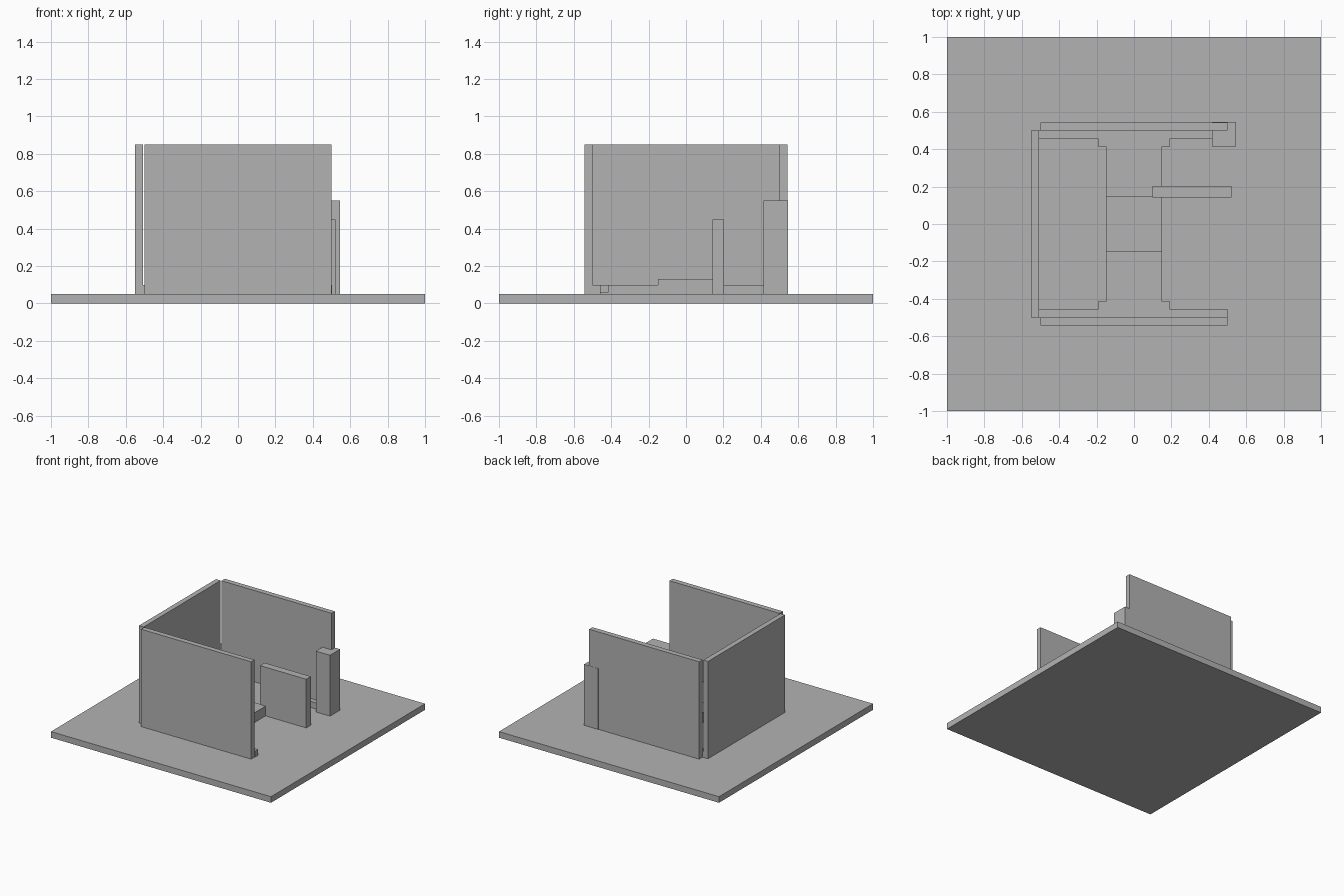
import bpy

cube = bpy.data.objects.get("Cube")
if cube:
    bpy.data.objects.remove(cube, do_unlink=True)

grey = bpy.data.materials.new("plain grey")
grey.use_nodes = True
colour = (0.45, 0.45, 0.45, 1)
grey.diffuse_color = colour
grey.node_tree.nodes["Principled BSDF"].inputs["Base Color"].default_value = colour


def box(name, x, y, z):
    """Box spanning the given (low, high) ranges."""
    spans = (x, y, z)
    bpy.ops.mesh.primitive_cube_add(size=1, location=[(a + b) / 2 for a, b in spans])
    ob = bpy.context.object
    ob.name = name
    ob.scale = [b - a for a, b in spans]
    bpy.ops.object.transform_apply(location=False, rotation=False, scale=True)
    ob.data.materials.append(grey)
    return ob


FLOOR = 0.05
WALL_TOP = 0.85
BEAM_TOP = 0.10

# Ground slab and side wall
box("ground_slab", (-1, 1), (-1, 1), (0, FLOOR))
box("side_wall", (-0.55, -0.508), (-0.5, 0.5), (FLOOR, WALL_TOP))

# Front and back: wall, low ledge along its foot, and stepped beam end
for side, s in (("front", -1), ("back", 1)):
    def across(a, b):
        return tuple(sorted((s * a, s * b)))
    box(side + "_wall", (-0.5, 0.5), across(0.5, 0.543), (FLOOR, WALL_TOP))
    box(side + "_ledge", (-0.508, 0.503), across(0.458, 0.5), (FLOOR, BEAM_TOP))
    box(side + "_beam_end", (-0.193, 0.193), across(0.415, 0.458), (0.06, BEAM_TOP))
    box(side + "_beam", (-0.15, 0.15), across(0.15, 0.458), (FLOOR, BEAM_TOP))

# Raised block in the middle of the floor beam
box("centre_block", (-0.15, 0.15), (-0.15, 0.15), (FLOOR, 0.13))

# Free-standing panel and corner post
box("partition", (0.1, 0.52), (0.143, 0.203), (FLOOR, 0.45))
box("corner_post", (0.417, 0.546), (0.415, 0.545), (FLOOR, 0.55))
